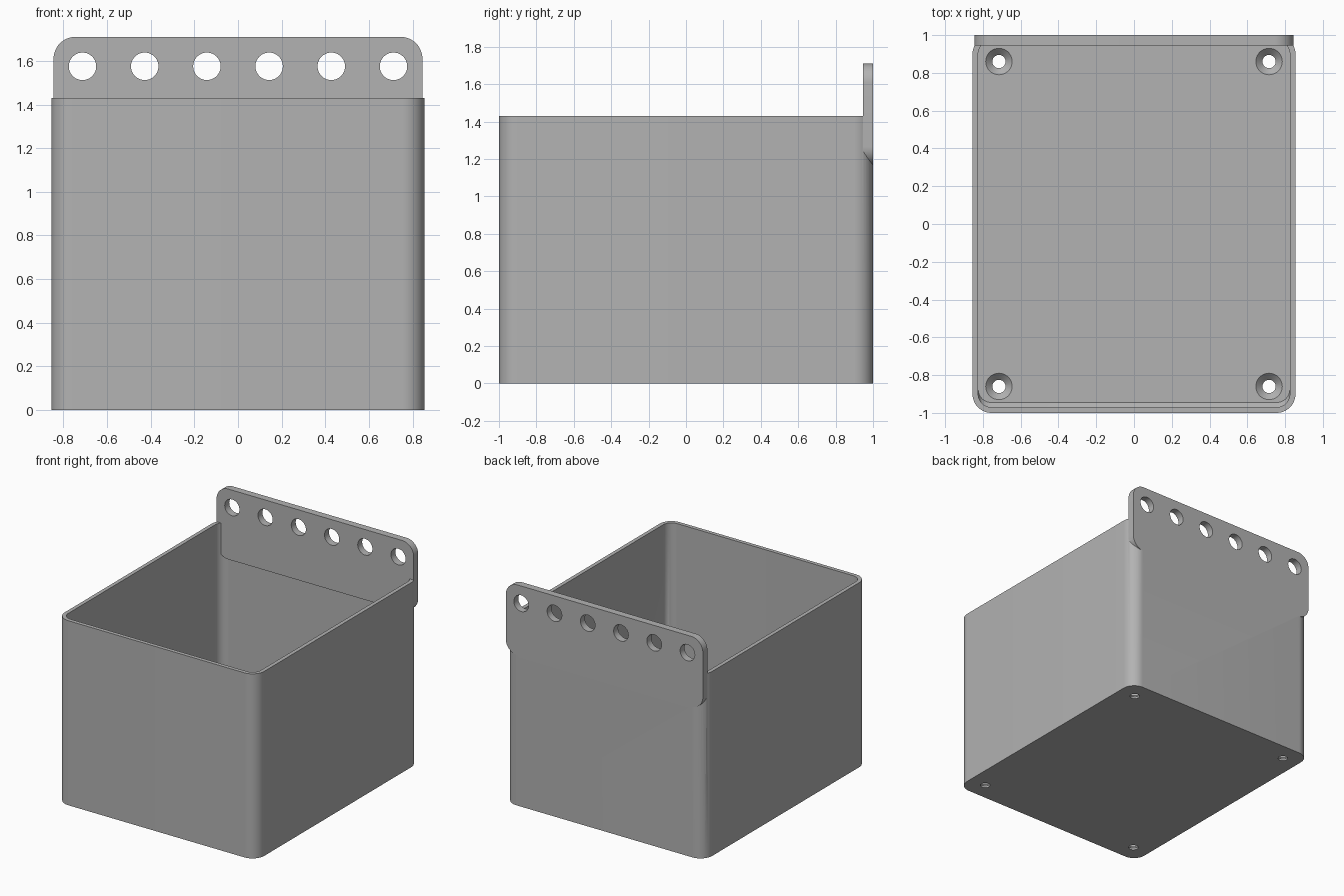
import bpy, bmesh, math
from mathutils import Matrix

cube = bpy.data.objects.get("Cube")
if cube:
    bpy.data.objects.remove(cube, do_unlink=True)

grey = bpy.data.materials.new("plain grey")
grey.use_nodes = True
grey.diffuse_color = (0.45, 0.45, 0.45, 1)
grey.node_tree.nodes["Principled BSDF"].inputs["Base Color"].default_value = grey.diffuse_color


def rounded_rect(x0, x1, y0, y1, r, steps=12):
    """Counter-clockwise outline with rounded corners."""
    pts = []
    corners = ((x1 - r, y1 - r), (x0 + r, y1 - r), (x0 + r, y0 + r), (x1 - r, y0 + r))
    for i, (cx, cy) in enumerate(corners):
        for s in range(steps + 1):
            a = math.pi / 2 * (i + s / steps)
            pts.append((cx + r * math.cos(a), cy + r * math.sin(a)))
    return pts


def circle(x, y, r, steps=40):
    return [(x + r * math.cos(2 * math.pi * i / steps),
             y + r * math.sin(2 * math.pi * i / steps)) for i in range(steps)]


def loft(name, levels, matrix=None):
    """Closed solid through outlines given as (points, height)."""
    bm = bmesh.new()
    rings = [[bm.verts.new((x, y, z)) for x, y in pts] for pts, z in levels]
    bm.faces.new(rings[0][::-1])
    bm.faces.new(rings[-1])
    n = len(rings[0])
    for low, high in zip(rings, rings[1:]):
        for i in range(n):
            j = (i + 1) % n
            bm.faces.new((low[i], low[j], high[j], high[i]))
    if matrix:
        bm.transform(matrix)
    bmesh.ops.recalc_face_normals(bm, faces=bm.faces[:])
    mesh = bpy.data.meshes.new(name)
    bm.to_mesh(mesh)
    bm.free()
    mesh.materials.append(grey)
    obj = bpy.data.objects.new(name, mesh)
    bpy.context.collection.objects.link(obj)
    return obj


def combine(target, other, operation):
    """Apply a boolean and remove the second solid."""
    mod = target.modifiers.new("combine", "BOOLEAN")
    mod.operation, mod.object, mod.solver = operation, other, "EXACT"
    bpy.ops.object.select_all(action="DESELECT")
    bpy.context.view_layer.objects.active = target
    target.select_set(True)
    bpy.ops.object.modifier_apply(modifier=mod.name)
    bpy.data.objects.remove(other, do_unlink=True)


# Open bin with rounded corners
rim, floor = 1.43, 0.05
outer = rounded_rect(-0.855, 0.855, -1, 1, 0.1)
storage_bin = loft("storage_bin", [(outer, 0), (outer, rim)])

# Cavity, with a chamfer along the foot of the front wall
inner = rounded_rect(-0.825, 0.825, -0.97, 0.97, 0.07)
foot = rounded_rect(-0.825, 0.825, -0.945, 0.97, 0.07)
combine(storage_bin, loft("cavity", [(foot, floor), (inner, floor + 0.025), (inner, rim + 0.1)]),
        "DIFFERENCE")

# Countersunk screw holes in the floor
for x in (-0.715, 0.715):
    for y in (-0.86, 0.86):
        small, wide = circle(x, y, 0.035), circle(x, y, 0.07)
        combine(storage_bin, loft("screw_hole", [(small, -0.1), (small, 0.015),
                                                 (wide, floor), (wide, floor + 0.02)]),
                "DIFFERENCE")

# Hanging plate at the back, outlined in x and z
upright = Matrix.Rotation(math.pi / 2, 4, "X")
outline = rounded_rect(-0.845, 0.845, 1.165, 1.71, 0.1)
plate = loft("hanging_plate", [(outline, -1), (outline, -0.945)], upright)
for i in range(6):
    hole = circle((i - 2.5) * 0.285, 1.575, 0.063)
    combine(plate, loft("peg_hole", [(hole, -1.1), (hole, -0.85)], upright), "DIFFERENCE")
combine(storage_bin, plate, "UNION")

bpy.ops.object.shade_smooth_by_angle(angle=math.radians(30))
